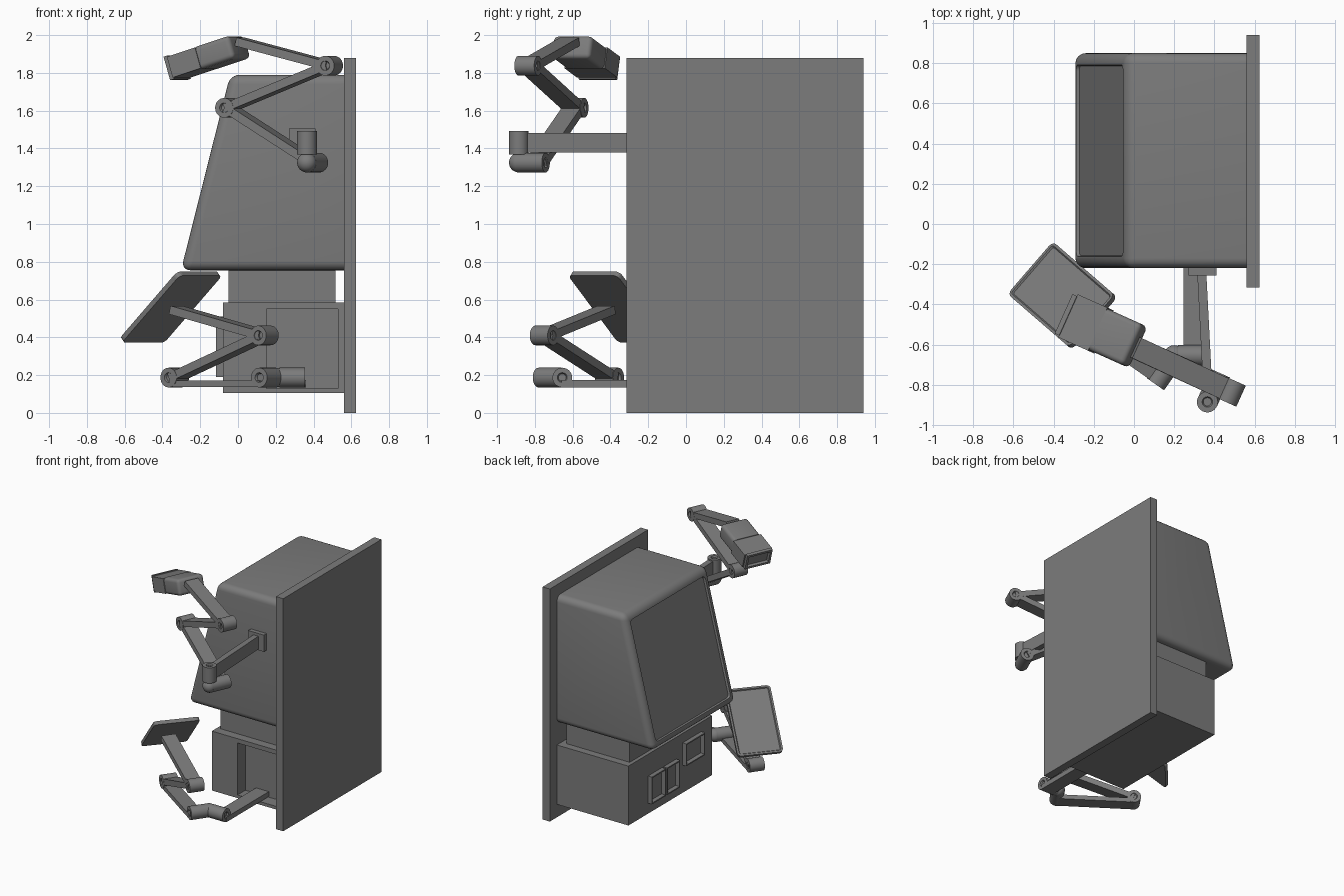
import bpy, bmesh, math
from mathutils import Vector as V, Matrix

if "Cube" in bpy.data.objects:
    bpy.data.objects.remove(bpy.data.objects["Cube"])

grey = bpy.data.materials.new("mid grey")
grey.use_nodes = True
COLOUR = (0.2, 0.2, 0.2, 1)
grey.diffuse_color = COLOUR
grey.node_tree.nodes["Principled BSDF"].inputs["Base Color"].default_value = COLOUR
UP = V((0, 0, 1))


def finish(name, bm, matrix=None, smooth=False):
    """Turn a bmesh into a named grey object."""
    bmesh.ops.recalc_face_normals(bm, faces=bm.faces)
    mesh = bpy.data.meshes.new(name)
    bm.to_mesh(mesh)
    bm.free()
    mesh.materials.append(grey)
    ob = bpy.data.objects.new(name, mesh)
    bpy.context.collection.objects.link(ob)
    if matrix:
        ob.matrix_world = matrix
    if smooth:
        bpy.ops.object.select_all(action="DESELECT")
        ob.select_set(True)
        bpy.context.view_layer.objects.active = ob
        bpy.ops.object.shade_smooth_by_angle(angle=math.radians(35))
    return ob


def frame(x, y, centre):
    """Placement whose x axis follows x and whose y axis is near y."""
    x = x.normalized()
    z = x.cross(y).normalized()
    y = z.cross(x)
    return Matrix.Translation(centre) @ Matrix((x, y, z)).transposed().to_4x4()


def recess(bm, direction, border, depth, corner=0):
    """Sink a bordered panel into the largest face looking along direction."""
    bm.normal_update()
    faces = [f for f in bm.faces if f.normal.dot(direction) > 0.9]
    face = max(faces, key=lambda f: f.calc_area())
    bmesh.ops.inset_region(bm, faces=[face], thickness=border)
    if corner:
        middle = face.calc_center_median()
        bmesh.ops.bevel(bm, geom=list(face.verts), offset=corner, segments=4,
                        profile=0.5, affect="VERTICES")
        bm.normal_update()
        face = min((f for f in bm.faces if f.normal.dot(direction) > 0.9),
                   key=lambda f: (f.calc_center_median() - middle).length)
    bmesh.ops.inset_region(bm, faces=[face], thickness=0.006, depth=-depth)


def cube(size):
    bm = bmesh.new()
    bmesh.ops.create_cube(bm, size=1, matrix=Matrix.Diagonal((*size, 1)))
    return bm


def block(name, low, high):
    low, high = V(low), V(high)
    return finish(name, cube(high - low), Matrix.Translation((low + high) / 2))


def strap(name, p, q, axis, width=0.11, thick=0.045):
    p, q = V(p), V(q)
    return finish(name, cube(((q - p).length, width, thick)),
                  frame(q - p, axis, (p + q) / 2))


def joint(name, centre, axis, length=0.115, radius=0.052):
    """Round pivot with a sunken screw hole at both ends."""
    bm = bmesh.new()
    bmesh.ops.create_cone(bm, cap_ends=True, segments=32, radius1=radius,
                          radius2=radius, depth=length)
    for end in (UP, -UP):
        recess(bm, end, radius * 0.5, 0.012)
    turn = UP.rotation_difference(axis).to_matrix().to_4x4()
    return finish(name, bm, Matrix.Translation(centre) @ turn, True)


def ball(name, centre, radius=0.052):
    bm = bmesh.new()
    bmesh.ops.create_uvsphere(bm, u_segments=32, v_segments=16, radius=radius)
    return finish(name, bm, Matrix.Translation(centre), True)


# Wall panel, neck and base
block("wall_panel", (0.56, -0.315, 0), (0.625, 0.94, 1.88))
block("neck", (-0.05, -0.15, 0.57), (0.515, 0.79, 0.78))
base = block("base", (-0.08, -0.22, 0.105), (0.56, 0.85, 0.585))
cutter = block("niche_cutter", (0.15, -0.3, 0.13), (0.53, -0.12, 0.55))
cutter.hide_render = True
cutter.hide_set(True)
cutter.display_type = "WIRE"
niche = base.modifiers.new("niche", "BOOLEAN")
niche.object = cutter
niche.solver = "EXACT"

# Raised bezels on the screen side of the base
for name, y0, y1, z0, z1 in (("tall_bezel_1", 0.42, 0.6, 0.19, 0.41),
                             ("tall_bezel_2", 0.24, 0.405, 0.19, 0.41),
                             ("square_bezel", -0.08, 0.16, 0.33, 0.51)):
    bm = cube((0.035, y1 - y0, z1 - z0))
    recess(bm, V((-1, 0, 0)), 0.014, 0.03)
    finish(name, bm, Matrix.Translation((-0.098, (y0 + y1) / 2, (z0 + z1) / 2)))

# Sloping monitor housing with a sunken screen
bm = bmesh.new()
outline = [(0.56, 0.755), (-0.302, 0.755), (-0.041, 1.79), (0.56, 1.79)]
side = bm.faces.new([bm.verts.new((x, -0.22, z)) for x, z in outline])
grown = bmesh.ops.extrude_face_region(bm, geom=[side])["geom"]
bmesh.ops.translate(bm, vec=(0, 1.07, 0),
                    verts=[g for g in grown if isinstance(g, bmesh.types.BMVert)])
bmesh.ops.recalc_face_normals(bm, faces=bm.faces)
edges = [e for e in bm.edges if min(v.co.x for v in e.verts) < 0.5]
bmesh.ops.bevel(bm, geom=edges, offset=0.05, segments=5, profile=0.5, affect="EDGES")
recess(bm, V((-0.97, 0, 0.245)), 0.012, 0.015, 0.03)
finish("monitor_housing", bm, smooth=True)

# Upper arm: bracket, pivots and three straps
axis = V((0.41, 0.912, 0))
along = V((-0.912, 0.41, 0))
block("upper_mount", (0.27, -0.255, 1.37), (0.41, -0.21, 1.505))
strap("upper_bracket", (0.337, -0.24, 1.43), (0.37, -0.88, 1.43), V((1, 0, 0)), 0.045, 0.105)
joint("upper_swivel", (0.365, -0.885, 1.43), UP, 0.125)
ball("upper_ball", (0.365, -0.885, 1.325))
shoulder, elbow, wrist = V((0.40, -0.79, 1.325)), V((-0.05, -0.59, 1.615)), V((0.485, -0.835, 1.838))
joint("upper_shoulder", (0.398, -0.813, 1.325), axis, 0.155)
joint("upper_elbow", elbow, axis)
joint("upper_wrist", wrist, axis)
strap("upper_link_1", shoulder, elbow, axis)
strap("upper_link_2", elbow, wrist, axis)
strap("upper_link_3", wrist, (0.01, -0.615, 1.965), axis)

# Camera head on the upper arm, tilted down
tilt = math.radians(17)
aim = along * math.cos(tilt) - UP * math.sin(tilt)
centre = V((-0.165, -0.53, 1.88))


def head_matrix(offset):
    return frame(aim, axis, centre + aim * offset)


bm = cube((0.2, 0.225, 0.125))
rear = [e for e in bm.edges if min(v.co.x for v in e.verts) < 0]
bmesh.ops.bevel(bm, geom=rear, offset=0.025, segments=4, profile=0.5, affect="EDGES")
finish("camera_body", bm, head_matrix(-0.1), True)
bm = cube((0.17, 0.235, 0.115))
finish("camera_hood", bm, head_matrix(0.085))
bm = cube((0.025, 0.215, 0.13))
recess(bm, V((1, 0, 0)), 0.025, 0.02)
finish("camera_lip", bm, head_matrix(0.18))

# Lower arm: bracket from the niche, pivots and three straps
axis = V((0.576, 0.817, 0))
block("lower_bracket", (0.245, -0.66, 0.135), (0.36, -0.11, 0.175))
joint("lower_swivel", (0.287, -0.655, 0.187), V((1, 0, 0)), 0.135)
ball("lower_ball", (0.2, -0.655, 0.187))
shoulder, elbow, wrist = V((0.145, -0.735, 0.187)), V((-0.335, -0.405, 0.187)), V((0.14, -0.75, 0.41))
joint("lower_shoulder", (0.155, -0.72, 0.187), axis, 0.15)
joint("lower_elbow", elbow, axis)
joint("lower_wrist", wrist, axis)
drop = V((0, 0, -0.033))
strap("lower_link_1", shoulder + drop, elbow + drop, axis, thick=0.036)
strap("lower_link_2", elbow, wrist, axis)
strap("lower_link_3", wrist, (-0.33, -0.42, 0.545), axis)

# Tablet on the lower arm
bm = cube((0.345, 0.54, 0.028))
corners = [e for e in bm.edges if abs(e.verts[0].co.z - e.verts[1].co.z) > 0.01]
bmesh.ops.bevel(bm, geom=corners, offset=0.03, segments=4, profile=0.5, affect="EDGES")
recess(bm, UP, 0.014, 0.008)
finish("tablet", bm, frame(V((0.654, 0.756, 0)), V((-0.58, 0.48, -0.66)),
                           V((-0.356, -0.356, 0.56))))
